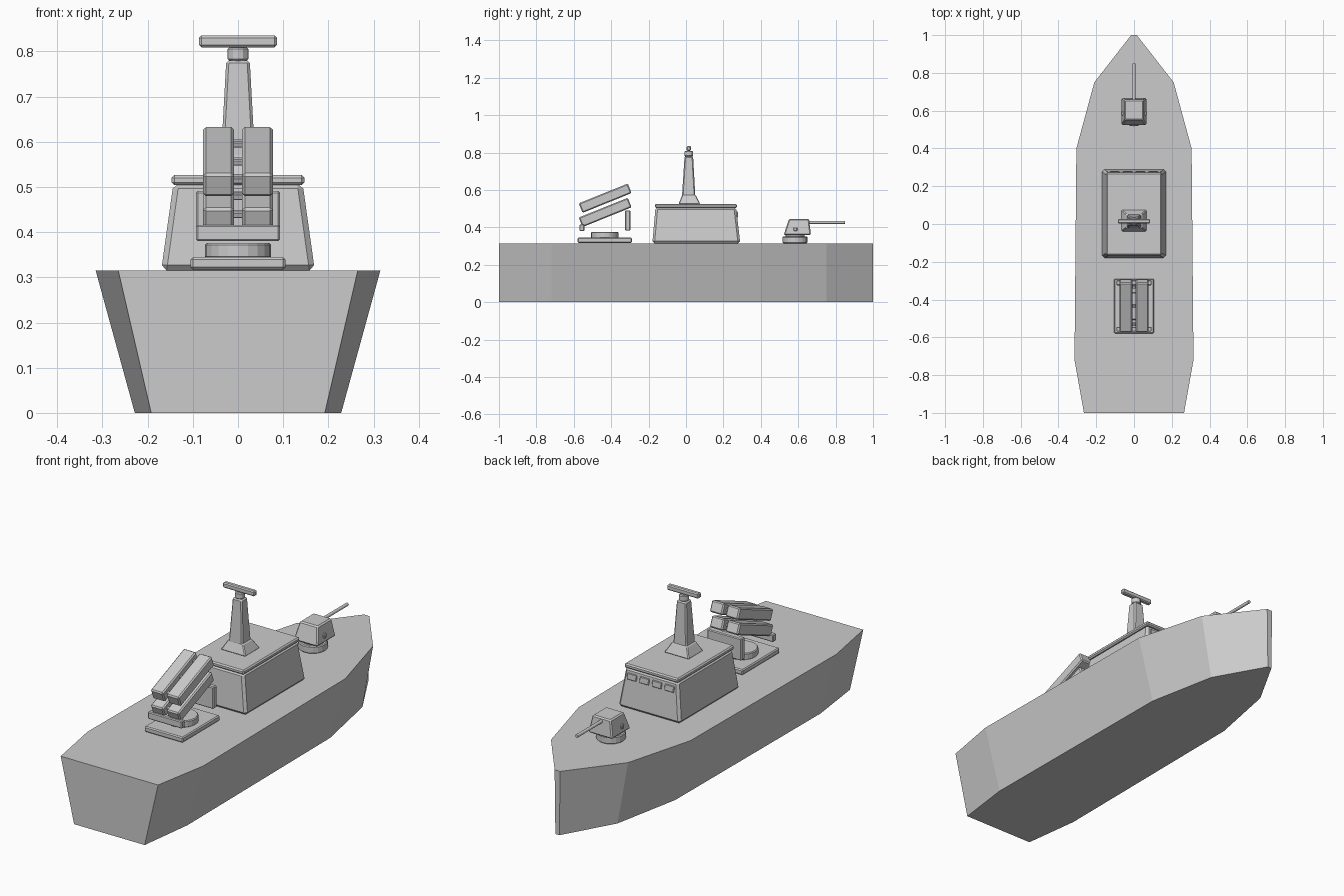
import bpy, bmesh, math
from mathutils import Matrix, Vector

cube = bpy.data.objects.get("Cube")
if cube:
    bpy.data.objects.remove(cube, do_unlink=True)

# One flat paint colour for the whole ship
GREY = (0.6, 0.6, 0.6, 1)
paint = bpy.data.materials.new("naval_grey")
paint.use_nodes = True
paint.diffuse_color = GREY
paint.node_tree.nodes["Principled BSDF"].inputs["Base Color"].default_value = GREY


def finish(name, bm, bevel=0):
    bmesh.ops.recalc_face_normals(bm, faces=bm.faces)
    mesh = bpy.data.meshes.new(name)
    bm.to_mesh(mesh)
    bm.free()
    mesh.materials.append(paint)
    obj = bpy.data.objects.new(name, mesh)
    bpy.context.collection.objects.link(obj)
    if bevel:
        mod = obj.modifiers.new("edge_bevel", 'BEVEL')
        mod.width, mod.segments = bevel, 1
    return obj


def loft(name, rings, bevel=0):
    """Closed solid through rings that share a vertex count."""
    bm = bmesh.new()
    loops = [[bm.verts.new(p) for p in ring] for ring in rings]
    n = len(loops[0])
    for a, b in zip(loops, loops[1:]):
        for i in range(n):
            bm.faces.new((a[i], a[(i + 1) % n], b[(i + 1) % n], b[i]))
    bm.faces.new(loops[0])
    bm.faces.new(loops[-1])
    return finish(name, bm, bevel)


def rect(half_x, y0, y1, z):
    return [(-half_x, y0, z), (half_x, y0, z), (half_x, y1, z), (-half_x, y1, z)]


def box(name, size, loc, bevel=0, tilt=0):
    bm = bmesh.new()
    mat = (Matrix.Translation(loc) @ Matrix.Rotation(math.radians(tilt), 4, 'X')
           @ Matrix.Diagonal((*size, 1)))
    bmesh.ops.create_cube(bm, size=1, matrix=mat)
    return finish(name, bm, bevel)


def cylinder(name, radius, depth, loc, sides, bevel=0, along_y=False):
    bm = bmesh.new()
    mat = Matrix.Translation(loc) @ Matrix.Rotation(math.pi / 2 if along_y else 0, 4, 'X')
    bmesh.ops.create_cone(bm, cap_ends=True, segments=sides, radius1=radius,
                          radius2=radius, depth=depth, matrix=mat)
    return finish(name, bm, bevel)


# Hull: deck outline, narrowed towards the keel
DECK = 0.315
stations = [(0.265, -1), (0.315, -0.72), (0.305, 0.4), (0.21, 0.75), (0.015, 1)]
outline = stations + [(-x, y) for x, y in reversed(stations)]
loft("hull", [[(x * s, y, z) for x, y in outline] for s, z in ((0.725, 0), (1, DECK))])

# Superstructure with roof slab and bridge windows
loft("deckhouse", [rect(0.17, -0.18, 0.29, DECK), rect(0.143, -0.163, 0.268, 0.508)], 0.012)
box("roof_slab", (0.294, 0.438, 0.022), (0, 0.053, 0.515), 0.006)
for i in range(4):
    box(f"bridge_window_{i + 1}", (0.05, 0.008, 0.03),
        ((i - 1.5) * 0.068, 0.274, 0.47), 0.002, 6)

# Mast and radar
loft("mast_foot", [rect(0.068, -0.04, 0.076, 0.525), rect(0.042, -0.02, 0.052, 0.573)], 0.004)
loft("mast", [rect(0.04, -0.024, 0.052, 0.525), rect(0.026, -0.008, 0.038, 0.78)], 0.006)
cylinder("radar_hub", 0.023, 0.03, (0, 0.015, 0.794), 12, 0.004)
box("radar_bar", (0.172, 0.024, 0.026), (0, 0.015, 0.822), 0.005)

# Gun turret on the foredeck
GUN_Y = 0.583
cylinder("turret_ring", 0.066, 0.036, (0, GUN_Y, 0.333), 20, 0.004)
loft("turret", [rect(0.066, 0.522, 0.668, 0.358), rect(0.05, 0.55, 0.658, 0.445)], 0.006)
cylinder("gun_barrel", 0.008, 0.2, (0, 0.75, 0.427), 12, along_y=True)
cylinder("turret_neck", 0.05, 0.03, (0, GUN_Y, 0.355), 20)
for side in (-1, 1):
    box("turret_trunnion", (0.012, 0.02, 0.02), (side * 0.062, 0.585, 0.39), 0.003)

# Missile launcher on the aft deck
AFT_Y = -0.435
box("launcher_plate", (0.21, 0.29, 0.027), (0, AFT_Y, 0.331), 0.005)
cylinder("launcher_pedestal", 0.073, 0.034, (0, AFT_Y, 0.359), 20, 0.004)
box("launcher_rear_support", (0.186, 0.026, 0.036), (0, -0.557, 0.398), 0.004)
box("launcher_front_support", (0.186, 0.028, 0.108), (0, -0.311, 0.437), 0.004)
for level, z in (("lower", 0.48), ("upper", 0.556)):
    for side, name in ((1, "left"), (-1, "right")):
        box(f"{level}_{name}_launch_tube", (0.068, 0.283, 0.055),
            (side * 0.043, -0.432, z), 0.006, 22)
    for step in (-0.1, 0, 0.1):
        box(f"{level}_tube_link", (0.03, 0.016, 0.014),
            (0, -0.432 + step, z + 0.4 * step), 0.002, 22)
